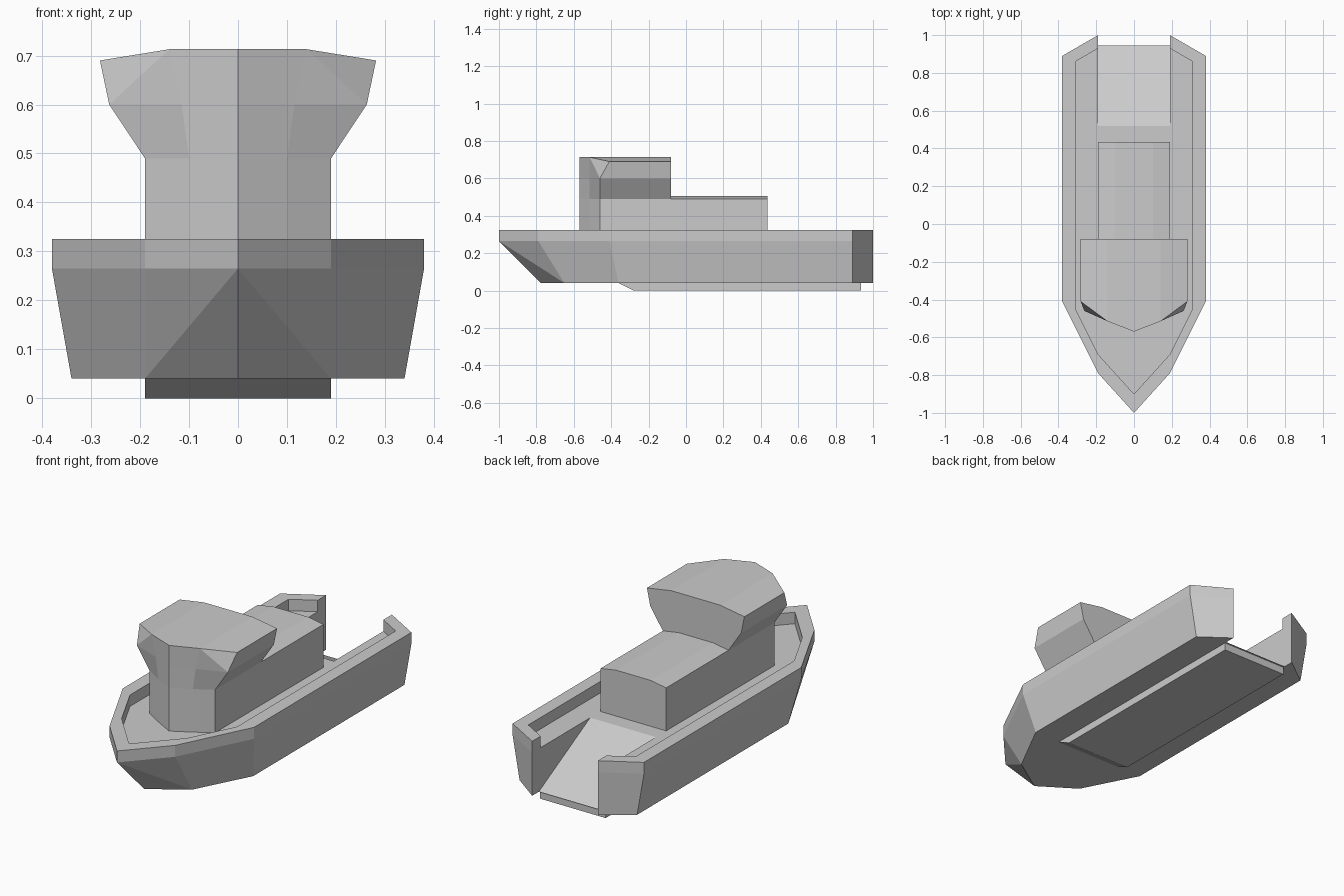
import bpy
import bmesh

cube = bpy.data.objects.get("Cube")
if cube:
    bpy.data.objects.remove(cube, do_unlink=True)

grey = bpy.data.materials.new("plain_grey")
grey.use_nodes = True
colour = (0.6, 0.6, 0.6, 1)
grey.diffuse_color = colour
grey.node_tree.nodes["Principled BSDF"].inputs["Base Color"].default_value = colour


def level(outline, z):
    return [(x, y, z) for x, y in outline]


def bridge(a, b):
    """Quads joining two point rows of equal length."""
    return [[a[i], a[i + 1], b[i + 1], b[i]] for i in range(len(a) - 1)]


def cap(row):
    """Strips across a half ring, pairing its front and back points."""
    n = len(row)
    return [list(dict.fromkeys([row[i], row[i + 1], row[n - 2 - i], row[n - 1 - i]]))
            for i in range((n - 1) // 2)]


def loft(rings):
    faces = cap(rings[0]) + cap(rings[-1])
    for a, b in zip(rings, rings[1:]):
        faces += bridge(a, b)
    return faces


def build(name, faces):
    """Make a flat-shaded object from its left half, mirrored across x."""
    bm = bmesh.new()
    for face in faces:
        bm.faces.new([bm.verts.new(p) for p in face])
    bmesh.ops.remove_doubles(bm, verts=bm.verts, dist=0.0005)
    bmesh.ops.mirror(bm, geom=bm.verts[:] + bm.edges[:] + bm.faces[:],
                     axis='X', merge_dist=0.0005)
    bmesh.ops.recalc_face_normals(bm, faces=bm.faces)
    mesh = bpy.data.meshes.new(name)
    bm.to_mesh(mesh)
    bm.free()
    mesh.materials.append(grey)
    obj = bpy.data.objects.new(name, mesh)
    bpy.context.collection.objects.link(obj)
    return obj


# Heights and half width shared by several parts
BASE, DECK, RAIL, W = 0.04, 0.265, 0.325, 0.19

# Hull: half outlines from bow to the edge of the stern slot
outer = [(0, -1), (W, -0.79), (0.38, -0.41), (0.38, 0.89), (W, 1)]
inner = [(0, -0.9), (W, -0.69), (0.31, -0.45), (0.31, 0.86), (W, 0.93)]
lower = [(0, -0.775), (W, -0.65), (0.34, -0.36), (0.34, 0.89), (W, 1)]
ramp_top, ramp_end = 0.52, 0.945

bottom, knuckle = level(lower, BASE), level(outer, DECK)
rail_out, rail_in, deck = level(outer, RAIL), level(inner, RAIL), level(inner, DECK)
slot_top = [(W, ramp_top, DECK), (0, ramp_top, DECK)]
slot_end = [(W, ramp_end, BASE), (0, ramp_end, BASE)]

hull = [[knuckle[0], bottom[0], bottom[1]], [knuckle[0], bottom[1], knuckle[1]]]
hull += bridge(bottom[1:], knuckle[1:])
hull += bridge(knuckle, rail_out) + bridge(rail_out, rail_in) + bridge(rail_in, deck)
hull += [deck + slot_top, bottom + slot_end]
hull += bridge(slot_top, slot_end)
hull.append([bottom[-1], knuckle[-1], rail_out[-1], rail_in[-1], deck[-1],
             slot_top[0], slot_end[0]])
build("hull", hull)

# Keel plate with a sloped front
build("keel_plate", loft([level([(0, front), (W, front), (W, 0.935), (0, 0.935)], z)
                          for front, z in ((-0.36, BASE), (-0.28, 0))]))

# Rear cabin with a gently arched roof
section = [(0, DECK), (W, DECK), (W, 0.49), (0.1, 0.505), (0, 0.505)]
build("rear_cabin", loft([[(x, y, z) for x, z in section] for y in (-0.1, 0.435)]))

# Wheelhouse: pointed front, flared sides, chamfered roof
NOSE, SHOULDER, BACK = -0.57, -0.515, -0.08


def wheelhouse_ring(mid, side, corner, z, side_z):
    return [(0, NOSE, z), (mid, SHOULDER, z), (side, corner, side_z),
            (side, BACK, side_z), (mid, BACK, z), (0, BACK, z)]


rings = [wheelhouse_ring(0.1, W, -0.46, DECK, DECK),
         wheelhouse_ring(0.1, W, -0.46, 0.49, 0.49),
         wheelhouse_ring(0.115, 0.263, -0.46, 0.6, 0.6),
         wheelhouse_ring(0.14, 0.282, -0.41, 0.713, 0.69)]
house = loft(rings)
# Split the upper front corner into two clean facets
low, high = rings[2], rings[3]
house.remove([low[1], low[2], high[2], high[1]])
house += [[low[1], low[2], high[1]], [low[2], high[2], high[1]]]
build("wheelhouse", house)
